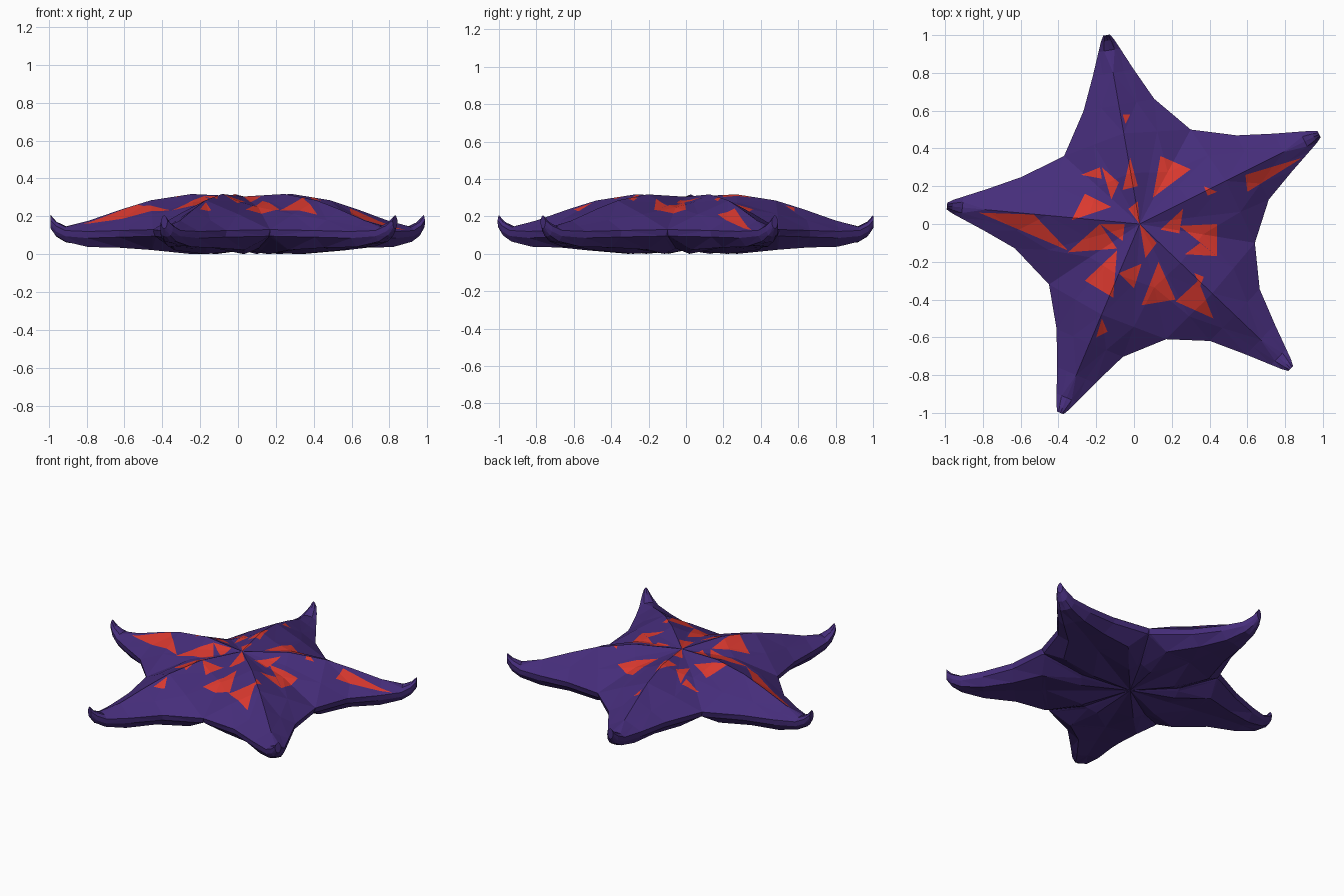
import bpy, bmesh, math
from mathutils import Vector

if "Cube" in bpy.data.objects:
    bpy.data.objects.remove(bpy.data.objects["Cube"])

CENTRE = Vector((0.03, 0.0))
# arm tips and the notches that follow each tip, counter-clockwise from the right arm
TIPS = [(0.98, 0.475), (-0.145, 1.0), (-0.99, 0.095), (-0.39, -1.0), (0.83, -0.765)]
NOTCHES = [(0.30, 0.50), (-0.37, 0.36), (-0.45, -0.32), (0.17, -0.61), (0.64, -0.10)]
# distance along arm, half width (0 = reaches the notch), heights: ridge, shoulder, edge, rim, low, groove
STATIONS = [
    (1.00, 0.018, 0.207, 0.200, 0.180, 0.160, 0.142, 0.135),
    (0.97, 0.036, 0.172, 0.168, 0.150, 0.120, 0.098, 0.092),
    (0.92, 0.058, 0.147, 0.143, 0.125, 0.095, 0.066, 0.062),
    (0.80, 0.110, 0.178, 0.148, 0.120, 0.085, 0.038, 0.046),
    (0.63, 0.190, 0.238, 0.180, 0.125, 0.090, 0.034, 0.046),
    (0.48, 0.0, 0.285, 0.212, 0.130, 0.095, 0.022, 0.040),
]
# red patches as plan-view triangles
PATCHES = [
    (.14, .36, .30, .29, .10, .14), (-.02, .35, -.06, .18, .02, .20),
    (-.28, .26, -.18, .30, -.17, .24), (-.17, .30, -.08, .22, -.12, .13),
    (-.33, .02, -.26, .16, -.12, .09), (-.82, .06, -.53, .05, -.35, -.14),
    (-.35, -.15, -.09, -.13, -.18, 0), (-.26, -.30, -.09, -.14, -.11, -.39),
    (-.20, -.60, -.14, -.57, -.17, -.50), (-.08, -.26, 0, -.34, .04, -.21),
    (.04, -.43, .22, -.40, .13, -.20), (.22, -.41, .34, -.30, .42, -.50),
    (.32, -.26, .37, -.28, .35, -.33), (.24, -.01, .44, 0, .44, -.17),
    (.44, -.17, .27, -.16, .35, -.10), (.59, .26, .89, .35, .60, .17),
    (.37, .20, .44, .17, .39, .15), (.14, -.03, .26, .08, .24, -.05),
    (.03, 0, .12, -.10, .06, -.18), (.03, 0, .02, .12, -.03, .08),
    (-.06, .58, -.02, .58, -.045, .53), (-.18, 0, -.05, 0, -.06, -.09),
]


def lift(p, z):
    return Vector((p.x, p.y, z))


def strip(rows):
    """Skin a grid of points with quads."""
    grid = [[bm.verts.new(p) for p in row] for row in rows]
    for a, b in zip(grid, grid[1:]):
        for i in range(len(a) - 1):
            bm.faces.new((a[i], a[i + 1], b[i + 1], b[i]))


def section(left, mid, right, steps, z_mid):
    """Points across an arm, edge to edge; steps are (fraction from middle, height)."""
    half = [[lift(mid.lerp(e, f), z) for f, z in steps] for e in (left, right)]
    return half[0] + [lift(mid, z_mid)] + half[1][::-1]


def material(name, colour):
    m = bpy.data.materials.new(name)
    m.diffuse_color = (*colour, 1)
    m.use_nodes = True
    m.node_tree.nodes["Principled BSDF"].inputs["Base Color"].default_value = m.diffuse_color
    return m


bm = bmesh.new()

# Arms: upper and lower skins lofted from tip to body centre
for k in range(5):
    axis = Vector(TIPS[k]) - CENTRE
    side = Vector((-axis.y, axis.x)).normalized()
    nl, nr = Vector(NOTCHES[k]), Vector(NOTCHES[k - 1])
    top, under = [], []
    for f, w, ridge, shoulder, edge, rim, low, groove in STATIONS:
        mid = CENTRE + axis * f
        left, right = (mid + side * w, mid - side * w) if w else (nl, nr)
        top.append(section(left, mid, right, [(1, edge), (0.5, shoulder)], ridge))
        under.append(section(left, mid, right, [(1, edge), (0.96, rim), (0.6, low)], groove))
    # lower rim at the notch, shared by neighbouring arms
    under.append(section(CENTRE.lerp(nl, 0.97), CENTRE + axis * 0.46, CENTRE.lerp(nr, 0.97),
                         [(1, 0.095), (0.95, 0.085), (0.6, 0.02)], 0.04))
    # inner ring and centre
    mid = CENTRE + axis * 0.27
    left, right = CENTRE.lerp(nl, 0.55), CENTRE.lerp(nr, 0.55)
    top.append(section(left, mid, right, [(1, 0.248), (0.5, 0.275)], 0.318))
    under.append(section(left, mid, right, [(1, 0.03), (0.88, 0.02), (0.6, 0.0)], 0.03))
    top.append([lift(CENTRE, 0.305)] * 5)
    under.append([lift(CENTRE, 0.02)] * 7)
    strip(top)
    strip(under)

# Weld the skins, close the tips
bmesh.ops.remove_doubles(bm, verts=bm.verts[:], dist=1e-4)
bmesh.ops.holes_fill(bm, edges=[e for e in bm.edges if len(e.link_faces) == 1], sides=0)
bmesh.ops.recalc_face_normals(bm, faces=bm.faces[:])
bmesh.ops.triangulate(bm, faces=bm.faces[:])


def overlaps(face, tri):
    for i in (0, 1):
        fs, ts = [v.co[i] for v in face.verts], [p[i] for p in tri]
        if max(fs) < min(ts) or min(fs) > max(ts):
            return False
    return True


# Red patches: cut each triangle's outline into the upper skin and recolour the inside
for n in PATCHES:
    tri = [Vector((n[i], n[i + 1], 0)) for i in (0, 2, 4)]
    if (tri[1] - tri[0]).cross(tri[2] - tri[0]).z < 0:
        tri.reverse()
    planes = []
    for i in range(3):
        d = tri[(i + 1) % 3] - tri[i]
        planes.append((tri[i], Vector((-d.y, d.x, 0)).normalized()))
    for co, no in planes:
        bm.normal_update()
        faces = [f for f in bm.faces if f.normal.z > 0.05 and overlaps(f, tri)]
        edges = {e for f in faces for e in f.edges}
        verts = {v for f in faces for v in f.verts}
        bmesh.ops.bisect_plane(bm, geom=[*verts, *edges, *faces], dist=1e-5,
                               plane_co=co, plane_no=no)
    bm.normal_update()
    for f in bm.faces:
        c = f.calc_center_median()
        if f.normal.z > 0.05 and all((c - co).dot(no) > 0 for co, no in planes):
            f.material_index = 1

mesh = bpy.data.meshes.new("starfish_body")
bm.to_mesh(mesh)
bm.free()
mesh.materials.append(material("purple_skin", (0.060, 0.026, 0.195)))
mesh.materials.append(material("red_patch", (0.70, 0.04, 0.028)))
body = bpy.data.objects.new("starfish_body", mesh)
bpy.context.collection.objects.link(body)
